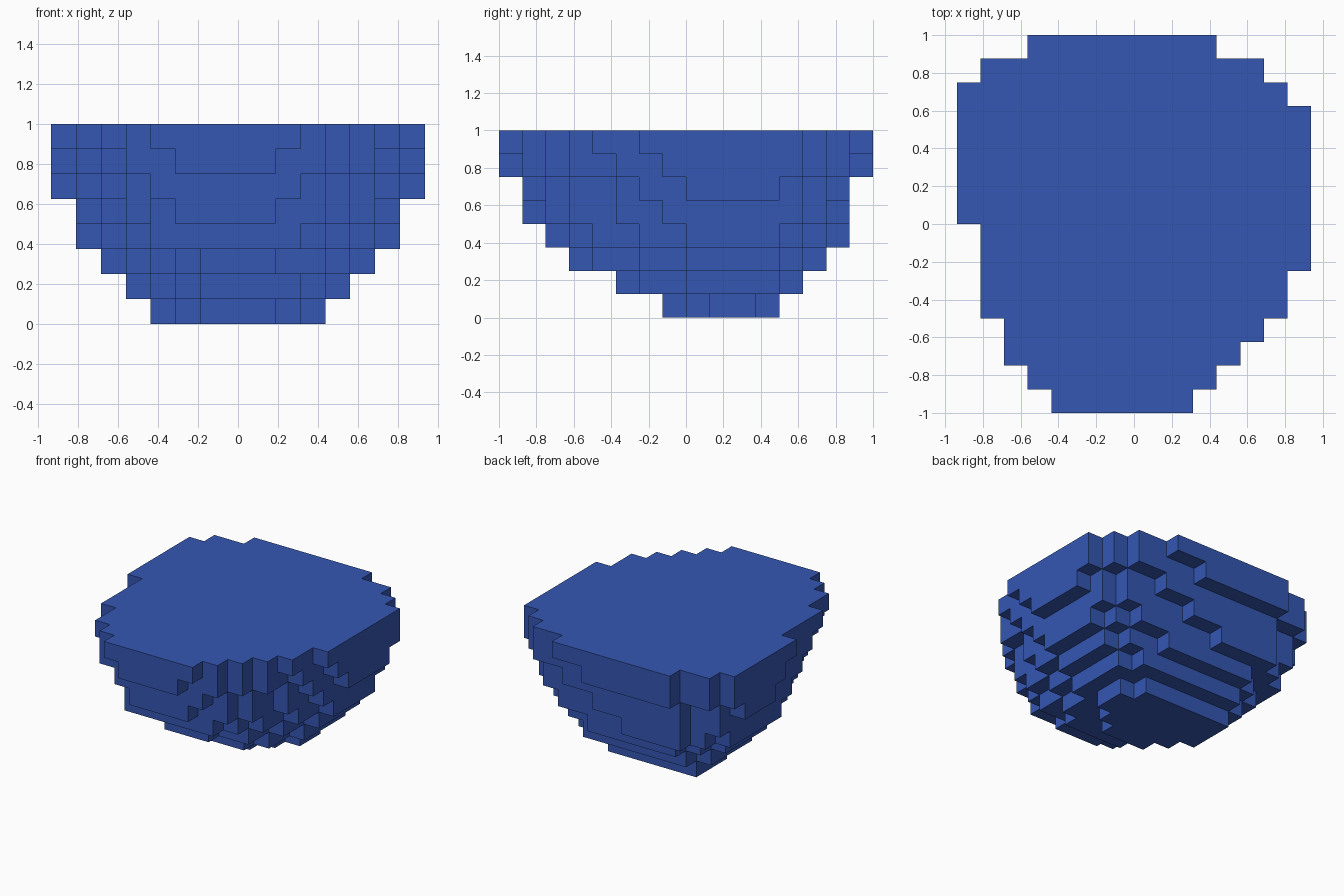
import bpy
import bmesh

if "Cube" in bpy.data.objects:
    bpy.data.objects.remove(bpy.data.objects["Cube"], do_unlink=True)

CELL = 0.125
HALF_COLUMNS = 7.5
HALF_ROWS = 8


def layer(first, front, back):
    """Columns of one block layer: column index -> (front row, back row)."""
    return {first + n: span for n, span in enumerate(zip(front, back))}


def inset(source, keep):
    """Shrink a layer: one row at the middle columns, two at the front flanks."""
    return {i: (a + (1 if 4 <= i <= 11 else 2), b - 1)
            for i, (a, b) in source.items() if i in keep}


# Stepped layers, from the broad rim down to the small base
rim = layer(0, [8, 4, 2, 1] + [0] * 6 + [1, 2, 3, 4, 6],
            [14, 15, 15] + [16] * 8 + [15, 15, 14, 13])
under_rim = layer(0, [9, 5, 3, 1, 1] + [0] * 4 + [1, 1, 2, 3, 5, 7],
                  [14, 15, 15] + [16] * 6 + [15] * 4 + [14, 13])
upper_wall = inset(rim, range(15))
middle_wall = inset(under_rim, range(1, 14))
lower_wall = layer(1, [8, 6, 4] + [2] * 6 + [3, 4, 6, 8],
                   [13, 14] + [15] * 4 + [14] * 5 + [13, 12])
belly = layer(2, [8, 6, 5, 4, 3, 3, 3, 4, 4, 6, 8],
              [12, 13] + [14] * 6 + [13, 13, 12])
foot = layer(3, [8, 7, 6] + [5] * 4 + [6, 8],
             [12] + [13] * 7 + [12])
base = layer(4, [9, 8, 7, 7, 7, 8, 9], [12] * 6 + [11])
layers = [base, foot, belly, lower_wall, middle_wall, upper_wall, under_rim, rim]

# Fill the solid with cells
cells = {(i, j, k) for k, columns in enumerate(layers)
         for i, (a, b) in columns.items() for j in range(a, b)}

# Skin only the exposed sides of the cells
bm = bmesh.new()
corners = {}


def corner(p):
    if p not in corners:
        corners[p] = bm.verts.new(((p[0] - HALF_COLUMNS) * CELL,
                                   (p[1] - HALF_ROWS) * CELL, p[2] * CELL))
    return corners[p]


for cell in sorted(cells):
    for axis in range(3):
        u, v = (axis + 1) % 3, (axis + 2) % 3
        for side in (0, 1):
            neighbour = list(cell)
            neighbour[axis] += 1 if side else -1
            if tuple(neighbour) in cells:
                continue
            quad = []
            for du, dv in ((0, 0), (1, 0), (1, 1), (0, 1)):
                p = list(cell)
                p[axis] += side
                p[u] += du
                p[v] += dv
                quad.append(corner(tuple(p)))
            bm.faces.new(quad if side else quad[::-1])

mesh = bpy.data.meshes.new("stepped_bowl")
bm.to_mesh(mesh)
bm.free()
body = bpy.data.objects.new("stepped_bowl", mesh)
bpy.context.collection.objects.link(body)

# Single flat blue
blue = bpy.data.materials.new("royal_blue")
blue.use_nodes = True
colour = (0.035, 0.095, 0.45, 1)
blue.diffuse_color = colour
shader = next(n for n in blue.node_tree.nodes if n.type == "BSDF_PRINCIPLED")
shader.inputs["Base Color"].default_value = colour
mesh.materials.append(blue)
